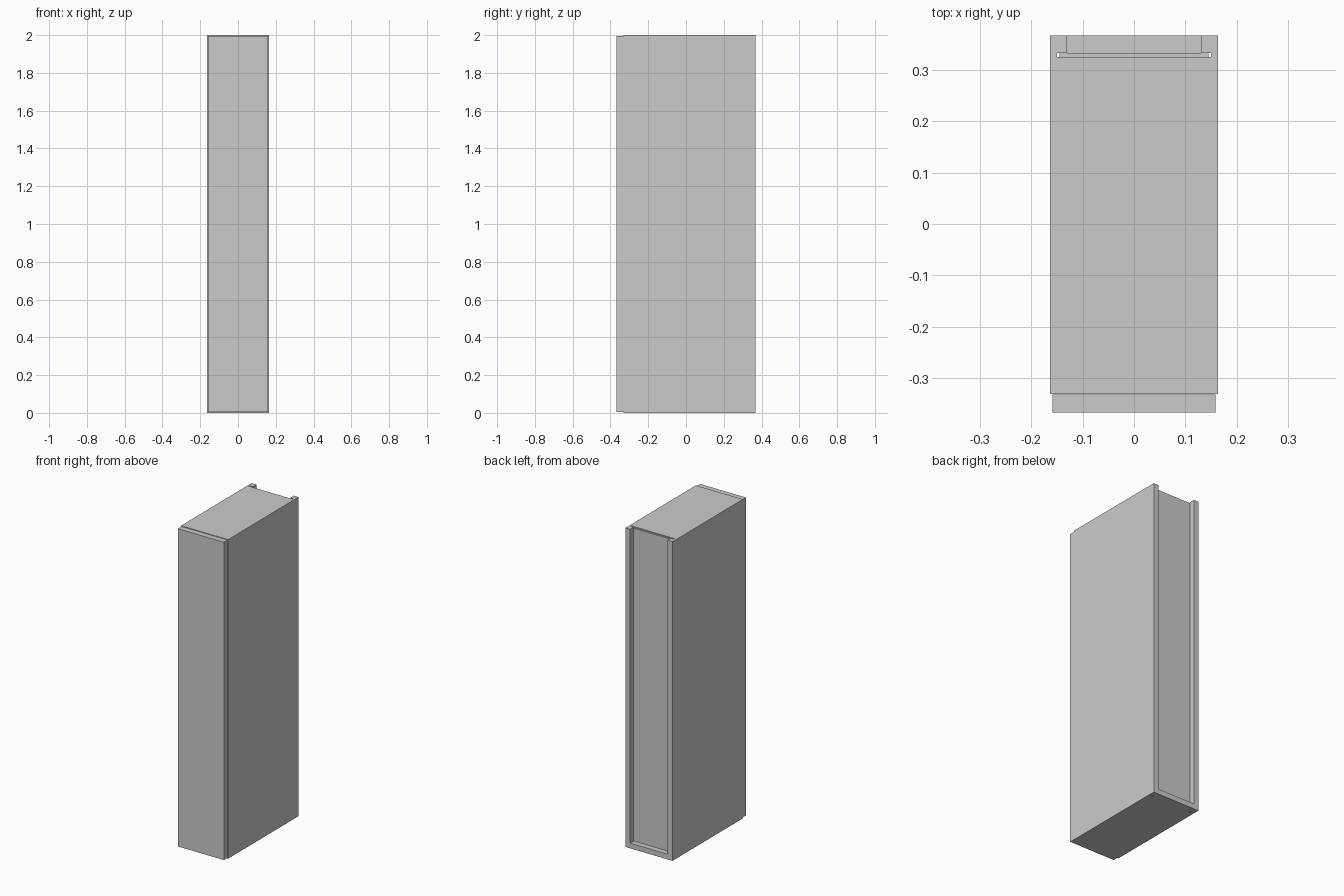
import bpy, bmesh

if "Cube" in bpy.data.objects:
    bpy.data.objects.remove(bpy.data.objects["Cube"])


def prism(name, outline, z0, z1):
    """Extrude a plan outline (x, y) from z0 up to z1."""
    bm = bmesh.new()
    face = bm.faces.new([bm.verts.new((x, y, z0)) for x, y in outline])
    new = bmesh.ops.extrude_face_region(bm, geom=[face])["geom"]
    bmesh.ops.translate(bm, vec=(0, 0, z1 - z0),
                        verts=[v for v in new if isinstance(v, bmesh.types.BMVert)])
    bmesh.ops.recalc_face_normals(bm, faces=bm.faces)
    mesh = bpy.data.meshes.new(name)
    bm.to_mesh(mesh)
    bm.free()
    obj = bpy.data.objects.new(name, mesh)
    bpy.context.collection.objects.link(obj)
    return obj


def board(name, half_width, y0, y1, z0, z1):
    w = half_width
    return prism(name, [(-w, y0), (w, y0), (w, y1), (-w, y1)], z0, z1)


H = 2.0                            # cabinet height
OUT, IN, SLOT = 0.163, 0.130, 0.150  # side outer, inner and groove x
FRONT, BACK = -0.331, 0.367        # carcass depth
G0, G1 = 0.325, 0.333              # back panel groove
T = 0.033                          # board thickness

# Side panels, each grooved along its full height for the back panel
for name, s in (("left_side", -1), ("right_side", 1)):
    profile = [(OUT, FRONT), (OUT, BACK), (IN, BACK), (IN, G1),
               (SLOT, G1), (SLOT, G0), (IN, G0), (IN, FRONT)]
    prism(name, [(s * x, y) for x, y in profile], 0, H)

# Top stops at the back panel, bottom runs the full depth
board("top_panel", IN, FRONT, G0, H - T, H)
board("bottom_panel", IN, FRONT, BACK, 0, T)

# Thin back panel held in the side grooves
board("back_panel", 0.1445, G0, G1, T, H - 0.006)

# Door, slightly smaller than the carcass front
board("door", 0.159, -0.367, FRONT - 0.001, 0.004, H - 0.004)
